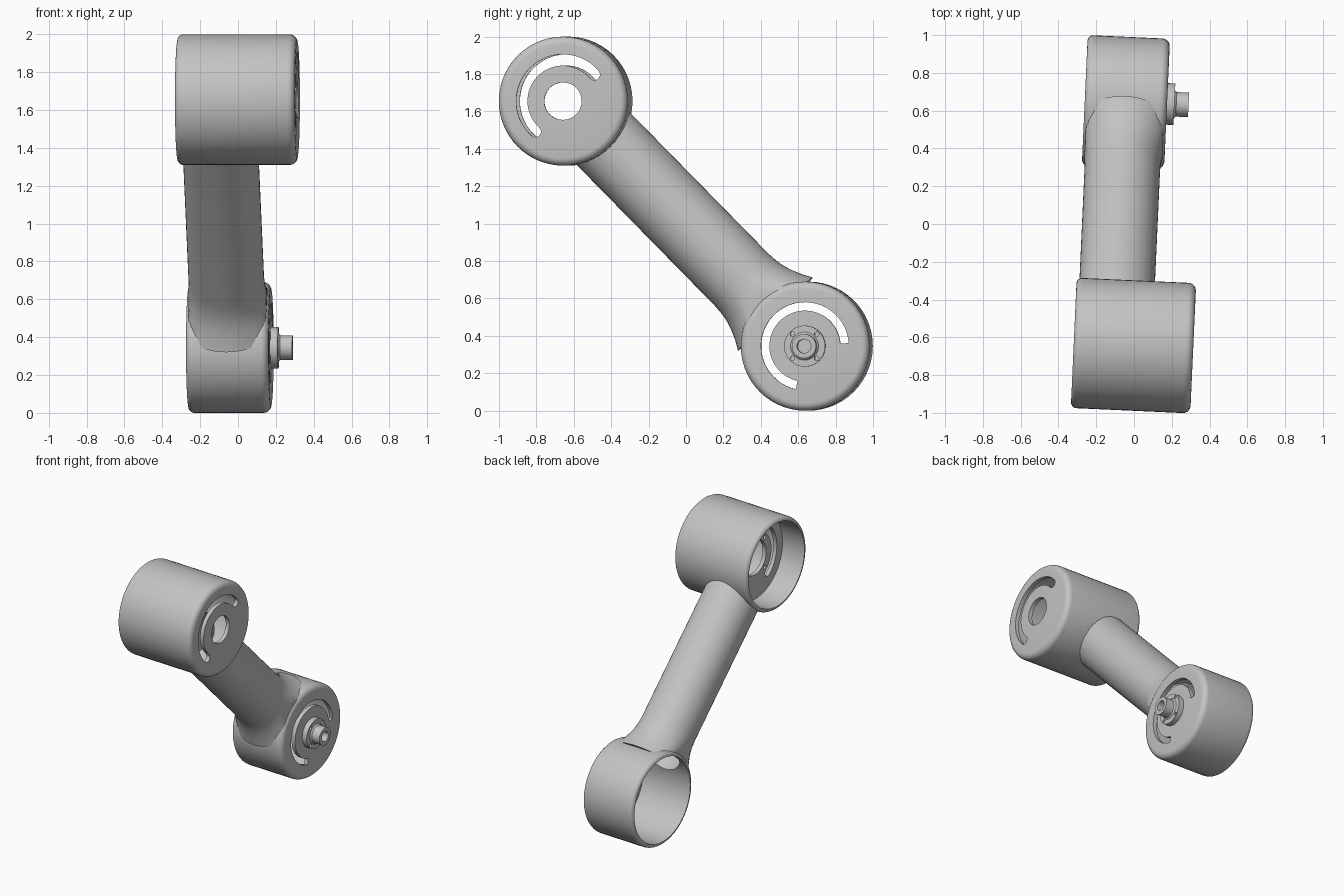
import bpy, bmesh, math
from mathutils import Matrix, Vector

if "Cube" in bpy.data.objects:
    bpy.data.objects.remove(bpy.data.objects["Cube"])

GREY = bpy.data.materials.new("plain_grey")
GREY.use_nodes = True
GREY.diffuse_color = (0.55, 0.55, 0.55, 1)
GREY.node_tree.nodes["Principled BSDF"].inputs["Base Color"].default_value = (0.55, 0.55, 0.55, 1)

SEG = 56
TURN = Matrix.Rotation(math.radians(-2.6), 4, 'Z')   # slight yaw of the whole arm
UPPER = Vector((0, -0.643, 1.655))
LOWER = Vector((0, 0.643, 0.345))
R = 0.345
BACK = -0.29


def make(name, bm):
    bmesh.ops.remove_doubles(bm, verts=bm.verts, dist=1e-5)
    bmesh.ops.recalc_face_normals(bm, faces=bm.faces)
    me = bpy.data.meshes.new(name)
    bm.to_mesh(me)
    bm.free()
    me.materials.append(GREY)
    ob = bpy.data.objects.new(name, me)
    bpy.context.collection.objects.link(ob)
    return ob


def lathe(name, profile, matrix, seg=SEG, clamp=None):
    """Revolve a closed (x, radius) profile about the local x axis."""
    bm = bmesh.new()
    rings = []
    for i in range(seg):
        a = math.tau * i / seg
        ring = []
        for x, r in profile:
            p = matrix @ Vector((x, r * math.cos(a), r * math.sin(a)))
            if clamp:
                p.x = min(max(p.x, clamp[0]), clamp[1])
            ring.append(bm.verts.new(p))
        rings.append(ring)
    n = len(profile)
    for i in range(seg):
        a, b = rings[i], rings[(i + 1) % seg]
        for j in range(n):
            k = (j + 1) % n
            if profile[j][1] or profile[k][1]:
                bm.faces.new((a[j], a[k], b[k], b[j]))
    return make(name, bm)


def rod(name, x0, x1, r, matrix, seg=SEG):
    return lathe(name, [(x0, 0), (x0, r), (x1, r), (x1, 0)], matrix, seg)


def slot(name, x0, x1, r0, r1, start, end, centre):
    """Arc-shaped prism used to cut the curved windows."""
    bm = bmesh.new()
    rows = []
    steps = 36
    for i in range(steps + 1):
        a = math.radians(start + (end - start) * i / steps)
        rows.append([bm.verts.new(centre + Vector((x, r * math.cos(a), r * math.sin(a))))
                     for x, r in ((x0, r0), (x1, r0), (x1, r1), (x0, r1))])
    for a, b in zip(rows, rows[1:]):
        for j in range(4):
            k = (j + 1) % 4
            bm.faces.new((a[j], a[k], b[k], b[j]))
    bm.faces.new(rows[0])
    bm.faces.new(rows[-1])
    return make(name, bm)


def cut(ob, cutters):
    for c in cutters:
        c.hide_render = True
        m = ob.modifiers.new("cut", 'BOOLEAN')
        m.operation = 'DIFFERENCE'
        m.solver = 'EXACT'
        m.object = c
    bpy.context.view_layer.update()
    deps = bpy.context.evaluated_depsgraph_get()
    me = bpy.data.meshes.new_from_object(ob.evaluated_get(deps))
    ob.modifiers.clear()
    ob.data = me


def arc(cx, cr, r, a0, a1, steps=5):
    return [(cx + r * math.cos(math.radians(a0 + (a1 - a0) * i / steps)),
             cr + r * math.sin(math.radians(a0 + (a1 - a0) * i / steps))) for i in range(steps + 1)]


def hub(name, front, centre):
    """Open cup with a rounded face at the +x end."""
    edge, wall, plate = 0.04, 0.03, 0.03
    profile = ([(front, 0)] + arc(front - edge, R - edge, edge, 0, 90)
               + arc(BACK + wall, R - wall, wall, 90, 180)
               + [(front - plate, R - wall), (front - plate, 0)])
    return lathe(name, profile, Matrix.Translation(centre))


def ring_of_holes(x0, x1, radius, r, centre):
    holes = []
    for q in range(4):
        a = math.radians(45 + 90 * q)
        offset = Vector((0, radius * math.cos(a), radius * math.sin(a)))
        holes.append(rod("screw_cutter", x0, x1, r, Matrix.Translation(centre + offset), 16))
    return holes


UP, LOW = Matrix.Translation(UPPER), Matrix.Translation(LOWER)
FRONT_U, FRONT_L = 0.343, 0.146

# connecting tube frame: local x runs from the upper hub to the lower hub
along = (LOWER - UPPER)
length = along.length
TUBE = Matrix.Translation(UPPER + Vector((-0.075, 0, 0))) @ along.to_track_quat('X', 'Z').to_matrix().to_4x4()
bore = rod("bore_cutter", 0.1, length - 0.1, 0.175, TUBE)

# hollow tube, flaring into the lower hub
flare = [(0.5, 0.2), (0.44, 0.204), (0.39, 0.213), (0.34, 0.23), (0.29, 0.252), (0.24, 0.28)]
outer = [(0.15, 0.2)] + [(length - s, r) for s, r in flare]
tube = lathe("connecting_tube", outer + [(length - 0.24, 0.175), (0.15, 0.175)],
             TUBE, clamp=(BACK + 0.012, FRONT_L - 0.012))
cavities = [rod("cavity_cutter", -0.5, 0.5, R - 0.02, m) for m in (UP, LOW)]
cut(tube, cavities)

# upper hub with curved window and centre hole
upper = hub("upper_hub", FRONT_U, UPPER)
upper_cuts = [slot("slot_cutter", -0.2, 0.5, 0.19, 0.25, 40, 228, UPPER),
              rod("centre_cutter", 0.2, 0.5, 0.1, UP)]
for angle in (40, 228):                      # rounded slot ends
    a = math.radians(angle)
    offset = Vector((0, 0.22 * math.cos(a), 0.22 * math.sin(a)))
    upper_cuts.append(rod("slot_end_cutter", -0.2, 0.5, 0.0295, Matrix.Translation(UPPER + offset), 20))
cut(upper, upper_cuts + [bore])

# inner mounting plate of the upper hub
mount = rod("inner_mounting_plate", -0.1, -0.07, R - 0.02, UP)
mount_holes = ring_of_holes(-0.2, 0, 0.16, 0.014, UPPER)
mount_centre = rod("mount_centre_cutter", -0.2, 0, 0.13, UP)
cut(mount, upper_cuts[:1] + upper_cuts[2:] + mount_holes + [mount_centre])

# lower hub with curved window
lower = hub("lower_hub", FRONT_L, LOWER)
lower_slot = slot("slot_cutter", 0, 0.4, 0.19, 0.235, 4, 258, LOWER)
cut(lower, [lower_slot, bore])

# flanged output shaft on the lower hub
shaft = lathe("output_shaft", [(0.13, 0), (0.13, 0.11), (0.185, 0.11), (0.185, 0.075), (0.195, 0.065),
                               (0.26, 0.065), (0.26, 0.037), (0.18, 0.037), (0.18, 0)], LOW, 40)
shaft_holes = ring_of_holes(0.15, 0.3, 0.092, 0.012, LOWER)
cut(shaft, shaft_holes)

# remove cutters, yaw the parts and shade them
parts = [tube, upper, mount, lower, shaft]
for ob in list(bpy.data.objects):
    if "_cutter" in ob.name:
        bpy.data.objects.remove(ob)
bpy.ops.object.select_all(action='DESELECT')
for ob in parts:
    ob.data.transform(TURN)
    ob.select_set(True)
bpy.context.view_layer.objects.active = upper
bpy.ops.object.shade_smooth_by_angle(angle=math.radians(35))
